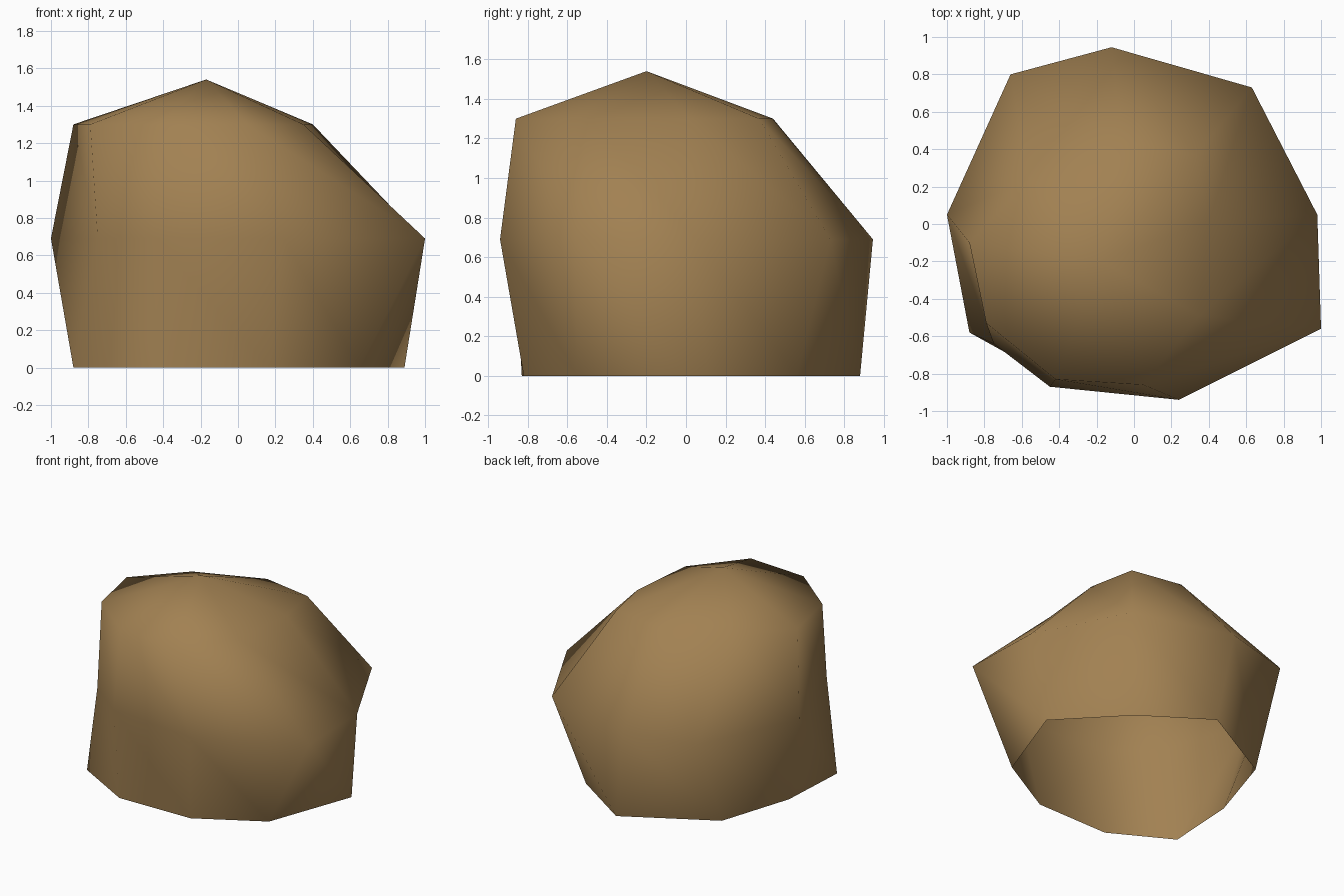
import bpy, bmesh

if "Cube" in bpy.data.objects:
    bpy.data.objects.remove(bpy.data.objects["Cube"])

# Boulder cross-sections: (height, nine x/y points counter-clockwise)
RINGS = [
    (0.00, [(0.65, -0.55), (0.89, 0.11), (0.46, 0.56), (-0.02, 0.88), (-0.67, 0.52),
            (-0.85, -0.04), (-0.88, -0.58), (-0.43, -0.83), (0.17, -0.82)]),
    (0.69, [(1.00, -0.56), (0.98, 0.05), (0.63, 0.73), (-0.12, 0.945), (-0.66, 0.80),
            (-1.00, 0.05), (-0.75, -0.64), (-0.45, -0.87), (0.24, -0.94)]),
    (1.30, [(0.35, -0.49), (0.40, 0.02), (0.33, 0.37), (-0.06, 0.44), (-0.56, 0.24),
            (-0.88, -0.10), (-0.79, -0.53), (-0.42, -0.83), (0.05, -0.86)]),
]
PEAK = (-0.17, -0.20, 1.54)

stone = bpy.data.materials.new("brown_stone")
stone.diffuse_color = (0.36, 0.22, 0.085, 1)
stone.use_nodes = True
stone.node_tree.nodes["Principled BSDF"].inputs["Base Color"].default_value = stone.diffuse_color

bm = bmesh.new()
loops = [[bm.verts.new((x, y, z)) for x, y in pts] for z, pts in RINGS]
peak = bm.verts.new(PEAK)
n = len(loops[0])

# Side bands, every panel split along the same diagonal (underside stays open)
for low, high in zip(loops, loops[1:]):
    for i in range(n):
        j = (i + 1) % n
        bm.faces.new((low[i], low[j], high[i]))
        bm.faces.new((low[j], high[j], high[i]))

# Cap fan
for i in range(n):
    bm.faces.new((loops[-1][i], loops[-1][(i + 1) % n], peak))

for f in bm.faces:
    f.smooth = True
bm.normal_update()

mesh = bpy.data.meshes.new("boulder")
bm.to_mesh(mesh)
bm.free()
mesh.materials.append(stone)
boulder = bpy.data.objects.new("boulder", mesh)
bpy.context.collection.objects.link(boulder)
